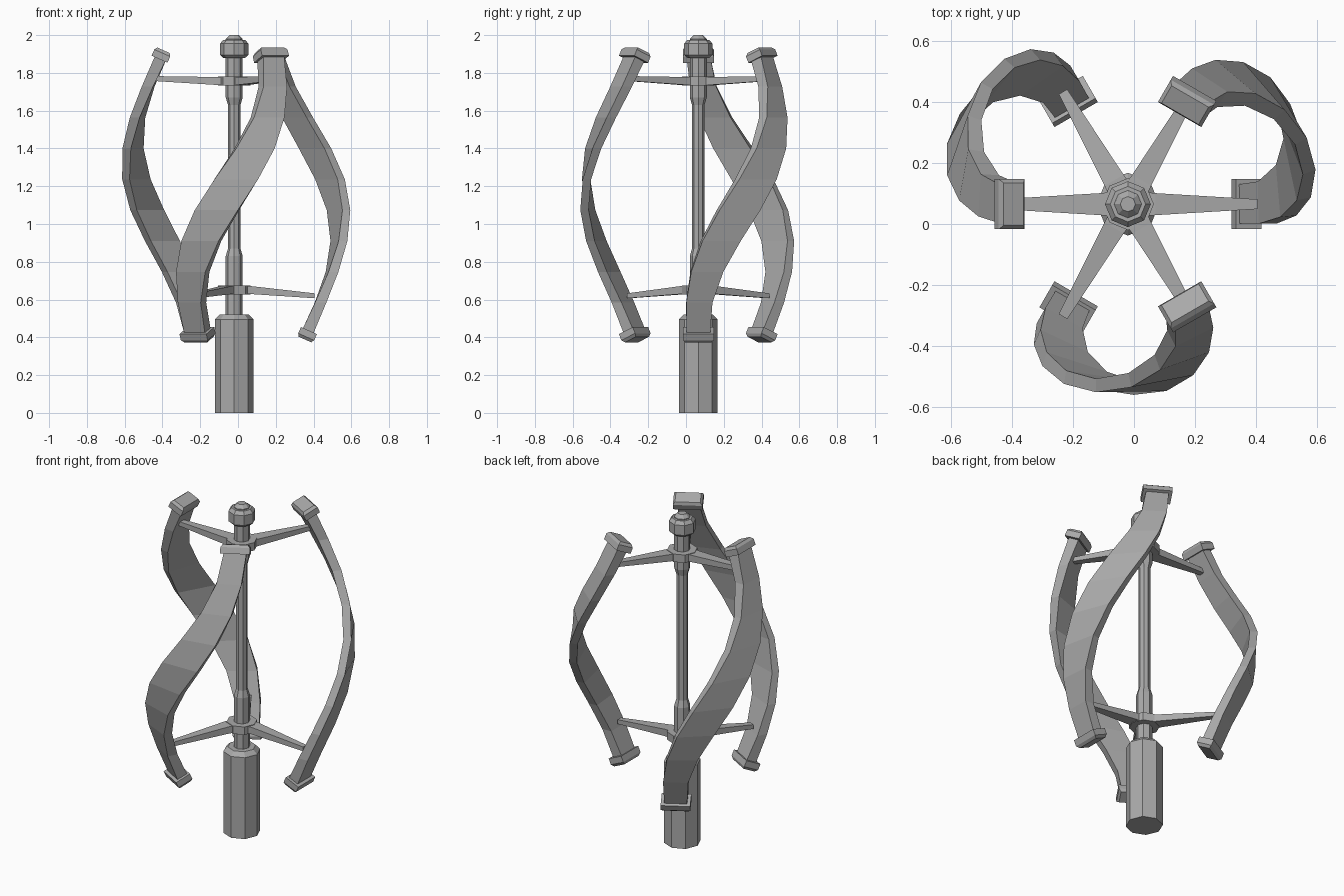
import bpy, bmesh
from math import sin, cos, pi, radians
from mathutils import Matrix, Vector

if "Cube" in bpy.data.objects:
    bpy.data.objects.remove(bpy.data.objects["Cube"])

AXIS = Matrix.Translation((-0.02, 0.065, 0))
Z0, Z1, ROWS = 0.42, 1.89, 9

metal = bpy.data.materials.new("grey_metal")
metal.use_nodes = True
metal.diffuse_color = (0.4, 0.4, 0.4, 1)
metal.node_tree.nodes["Principled BSDF"].inputs["Base Color"].default_value = (0.4, 0.4, 0.4, 1)


def loft(name, rings, matrix=AXIS):
    """Skin a list of equal-sized point rings and close both ends."""
    bm = bmesh.new()
    loops = [[bm.verts.new(p) for p in ring] for ring in rings]
    n = len(loops[0])
    for a, b in zip(loops, loops[1:]):
        for i in range(n):
            j = (i + 1) % n
            bm.faces.new((a[i], a[j], b[j], b[i]))
    bm.faces.new(loops[0])
    bm.faces.new(loops[-1])
    bmesh.ops.recalc_face_normals(bm, faces=bm.faces)
    mesh = bpy.data.meshes.new(name)
    bm.to_mesh(mesh)
    bm.free()
    mesh.materials.append(metal)
    obj = bpy.data.objects.new(name, mesh)
    obj.matrix_world = matrix
    bpy.context.collection.objects.link(obj)
    return obj


def lathe(name, profile):
    """Eight-sided turned part from (radius, height) pairs."""
    return loft(name, [[(r * cos(i * pi / 4), r * sin(i * pi / 4), z) for i in range(8)]
                       for r, z in profile])


def rect(u, v):
    return [(-u, -v), (u, -v), (u, v), (-u, v)]


def turn(degrees):
    return AXIS @ Matrix.Rotation(radians(degrees), 4, "Z")


def blade_ring(t):
    """Horizontal section of the bowed, twisting blade at fraction t."""
    bow = sin(pi * t)
    angle = radians(60 * t * t * (3 - 2 * t) - 4 * bow)
    centre = Vector((0.385 + 0.21 * bow, 0, Z0 + (Z1 - Z0) * t))
    half_thick = 0.034 - 0.012 * bow
    half_wide = 0.063 + 0.054 * bow * bow
    spin = Matrix.Rotation(angle, 3, "Z")
    return [spin @ (centre + Vector((x, y, 0))) for x, y in rect(half_thick, half_wide)]


def end_cap(name, degrees, z, up):
    """Chamfered block square to the leaning blade end."""
    tilt = Matrix.Rotation(radians(-24 * up), 4, "Y")
    place = turn(degrees) @ Matrix.Translation((0.385, 0, z)) @ tilt
    layers = [(0.046, 0.082, -0.026), (0.046, 0.082, 0.010), (0.036, 0.070, 0.026)]
    loft(name, [[(x, y, h * up) for x, y in rect(u, v)] for u, v, h in layers], place)


def arm(name, degrees, z_hub, z_tip):
    """Tapered strut from hub to blade."""
    stations = [(0.03, 0.042, 0.022, z_hub), (0.09, 0.036, 0.021, z_hub),
                (0.425, 0.016, 0.013, z_tip)]
    loft(name, [[(x, y, z + h) for y, h in rect(w, d)] for x, w, d, z in stations],
         turn(degrees))


# Base post, shaft and top bearing
lathe("base_post", [(0.103, 0), (0.103, 0.495), (0.078, 0.52)])
lathe("shaft", [(0.045, 0.5), (0.045, 0.83), (0.033, 0.87), (0.033, 1.63),
                (0.045, 1.67), (0.045, 1.9)])
lathe("top_bearing", [(0.058, 1.88), (0.075, 1.895), (0.075, 1.955), (0.058, 1.975)])
lathe("top_nub", [(0.045, 1.965), (0.045, 1.98), (0.025, 2.0)])

# Hubs that carry the struts
for label, z in (("lower", 0.65), ("upper", 1.757)):
    lathe(label + "_hub", [(0.085, z - 0.024), (0.085, z + 0.024)])

# Three blades with their struts and end caps
for k in range(3):
    start = 120 * k
    n = str(k + 1)
    loft("blade_" + n, [blade_ring(i / ROWS) for i in range(ROWS + 1)], turn(start))
    end_cap("lower_cap_" + n, start, 0.412, -1)
    end_cap("upper_cap_" + n, start + 60, 1.896, 1)
    arm("lower_arm_" + n, start, 0.65, 0.62)
    arm("upper_arm_" + n, start + 60, 1.757, 1.77)
